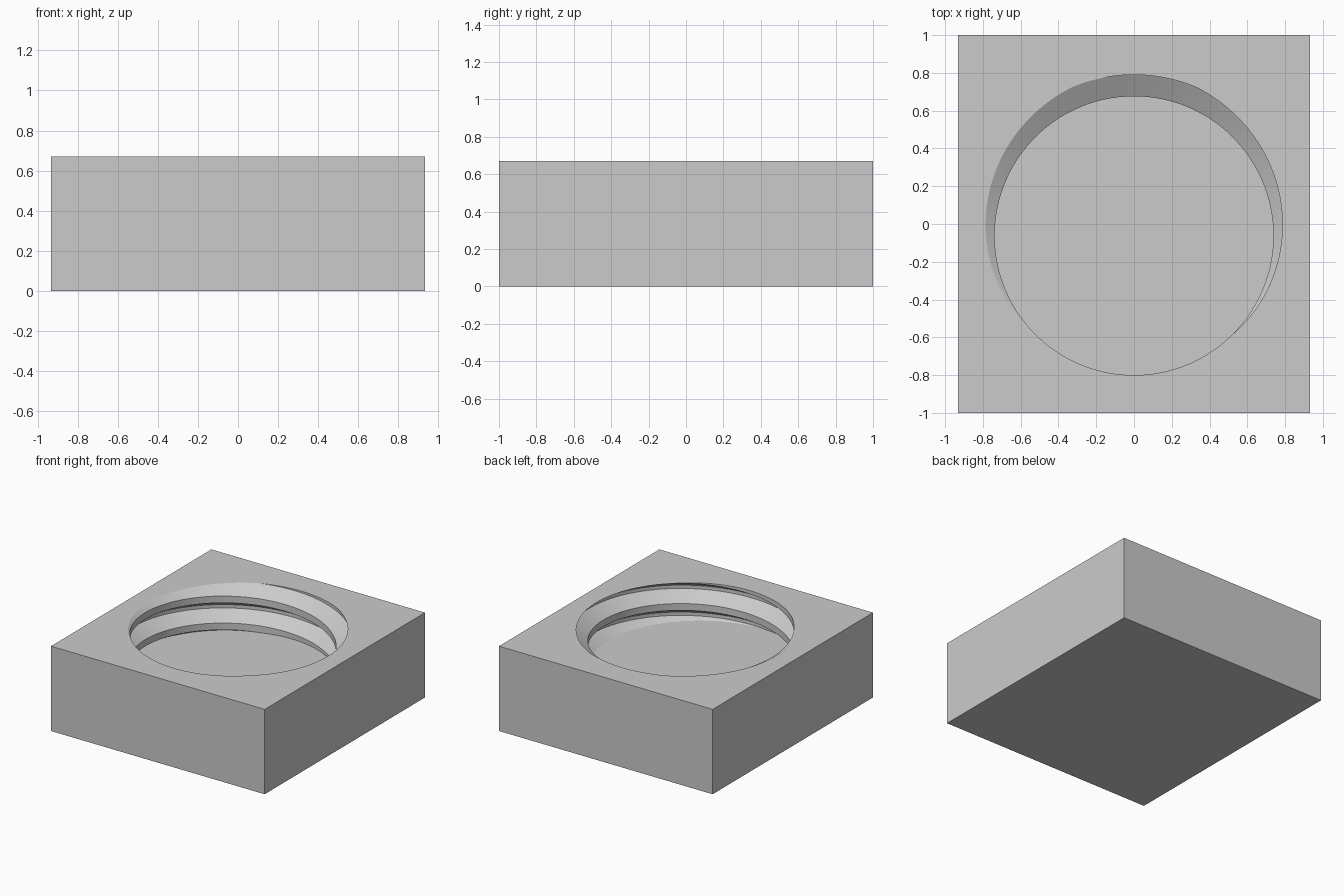
import bpy
import bmesh
import math

cube = bpy.data.objects.get("Cube")
if cube:
    bpy.data.objects.remove(cube, do_unlink=True)

# Block and threaded socket dimensions
HALF_X, HALF_Y, HEIGHT = 0.933, 1.0, 0.67
SOCKET_DEPTH = 0.335
AXIS_Y = -0.062
MAJOR, MINOR, PITCH = 0.852, 0.738, 0.213
COLUMNS = 144

grey = bpy.data.materials.new("light_grey")
grey.use_nodes = True
colour = (0.6, 0.6, 0.6, 1.0)
grey.diffuse_color = colour
grey.node_tree.nodes["Principled BSDF"].inputs["Base Color"].default_value = colour


def groove_depth(turn):
    """Depth of the groove centre for a right-handed thread."""
    return PITCH * (0.25 - turn)


def thread_radius(turn, depth):
    """Trapezoid thread profile, flat at the groove and at the ridge."""
    t = abs(((depth - groove_depth(turn)) / PITCH + 0.5) % 1 - 0.5)
    ramp = min(max((t - 1 / 16) / (5 / 16), 0), 1)
    return MAJOR - (MAJOR - MINOR) * ramp


bm = bmesh.new()
cache = {}


def wall_vert(column, depth):
    key = (column % COLUMNS, round(depth, 5))
    if key not in cache:
        turn = column / COLUMNS
        r, a = thread_radius(turn, depth), math.tau * turn
        cache[key] = bm.verts.new((r * math.cos(a), AXIS_Y + r * math.sin(a), HEIGHT - depth))
    return cache[key]


def wall_column(column):
    """Profile corners of every turn, trimmed to the socket depth."""
    centre = groove_depth(column / COLUMNS)
    depths = [centre + PITCH * (k + s) for k in range(-1, 4)
              for s in (-3 / 8, -1 / 16, 1 / 16, 3 / 8)]
    return [wall_vert(column, min(max(d, 0.0), SOCKET_DEPTH)) for d in depths]


# Threaded wall
columns = [wall_column(c) for c in range(COLUMNS + 1)]
for left, right in zip(columns, columns[1:]):
    for i in range(len(left) - 1):
        corners = list(dict.fromkeys((left[i], left[i + 1], right[i + 1], right[i])))
        if len(corners) > 2:
            bm.faces.new(corners)


def rim(z):
    return [e for e in bm.edges if e.is_boundary
            and all(abs(v.co.z - z) < 1e-4 for v in e.verts)]


# Socket floor
bm.faces.new([wall_vert(c, SOCKET_DEPTH) for c in range(COLUMNS)])
top_rim = rim(HEIGHT)

# Block sides and base
outline = [(-HALF_X, -HALF_Y), (HALF_X, -HALF_Y), (HALF_X, HALF_Y), (-HALF_X, HALF_Y)]
low = [bm.verts.new((x, y, 0)) for x, y in outline]
high = [bm.verts.new((x, y, HEIGHT)) for x, y in outline]
bm.faces.new(low[::-1])
for i in range(4):
    j = (i + 1) % 4
    bm.faces.new((low[i], low[j], high[j], high[i]))

# Top face around the opening
top_outline = [bm.edges.get((high[i], high[(i + 1) % 4])) for i in range(4)]
bmesh.ops.triangle_fill(bm, use_beauty=True, edges=top_rim + top_outline, normal=(0, 0, 1))
bmesh.ops.recalc_face_normals(bm, faces=bm.faces[:])

mesh = bpy.data.meshes.new("threaded_block")
bm.to_mesh(mesh)
bm.free()
mesh.materials.append(grey)
block = bpy.data.objects.new("threaded_block", mesh)
bpy.context.collection.objects.link(block)

bpy.ops.object.select_all(action='DESELECT')
block.select_set(True)
bpy.context.view_layer.objects.active = block
bpy.ops.object.shade_smooth_by_angle(angle=math.radians(30))
